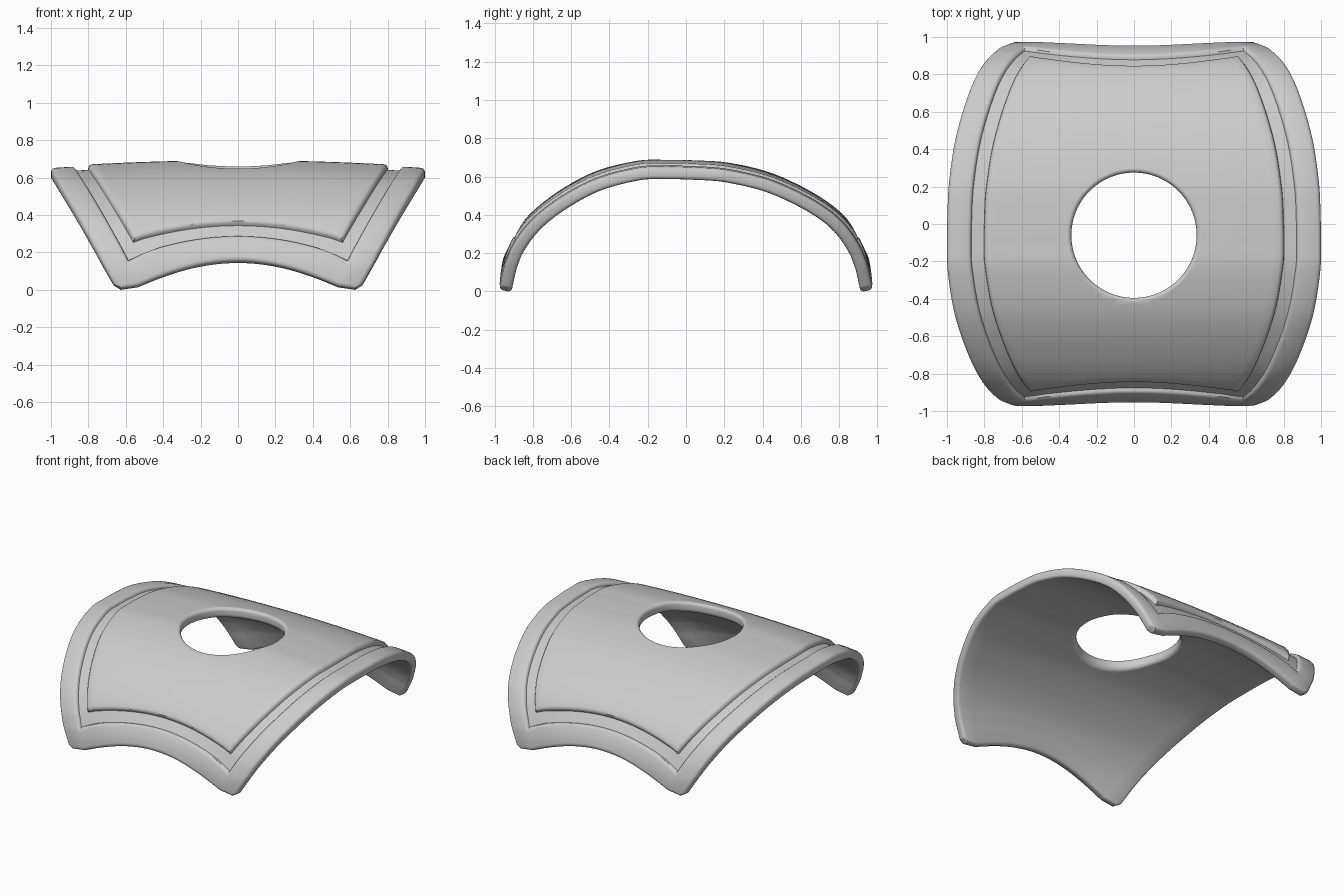
import bpy, bmesh, math
from mathutils import Vector

if "Cube" in bpy.data.objects:
    bpy.data.objects.remove(bpy.data.objects["Cube"])

# Inner arch section (y, z), smoothed into a dense path
ARCH = [Vector(p) for p in [(-.93, -.2), (-.91, -.1), (-.893, 0), (-.845, .195), (-.715, .367),
                            (-.48, .522), (-.25, .592), (-.1, .599), (.04, .596), (.22, .58),
                            (.46, .513), (.715, .367), (.845, .195), (.893, 0), (.91, -.1), (.93, -.2)]]


def smooth_path(pts, n=10):
    out = []
    for a, b, c, d in zip(pts, pts[1:], pts[2:], pts[3:]):
        for k in range(n):
            t = k / n
            out.append(.5 * (2 * b + (c - a) * t + (2 * a - 5 * b + 4 * c - d) * t**2
                             + (3 * b - a - 3 * c + d) * t**3))
    return out + [pts[-2]]


PATH = smooth_path(ARCH)
LENGTH = [0]
for a, b in zip(PATH, PATH[1:]):
    LENGTH.append(LENGTH[-1] + (b - a).length)
NORMAL = []
for i in range(len(PATH)):
    t = PATH[min(i + 1, len(PATH) - 1)] - PATH[max(i - 1, 0)]
    NORMAL.append(Vector((-t.y, t.x)).normalized())
PEAK = max(p.y for p in PATH)


def lookup(keys, value, items):
    """Interpolate items along rising keys."""
    for i in range(len(keys) - 1):
        if value <= keys[i + 1] or i == len(keys) - 2:
            f = (value - keys[i]) / (keys[i + 1] - keys[i])
            return items[i] + (items[i + 1] - items[i]) * f


def crown(x):
    return .035 * (1 - x * x)


def side_limit(z):
    return 1 + .59 * (z - PEAK)


def end_height(x):
    return .143 - .165 * (x / .62)**2 + 1.2 * max(0, abs(x) - .6)


# Border steps: distance from edge, outer height, inner height
STEPS = [(0, .045, .018), (.003, .054, .009), (.009, .061, .003), (.02, .065, 0),
         (.108, .065, 0), (.118, .063, 0), (.126, .056, 0), (.13, .043, 0),
         (.197, .043, 0), (.2, .058, 0), (.207, .068, 0), (.218, .072, 0), (.25, .072, 0)]
MARGIN = STEPS[-1][0]
ROW_SCALE = .96


def stations(inner):
    """Each station: side, step index, fraction across the middle."""
    last = len(STEPS) - 1
    left = [(-1, k, 0) for k in range(last + 1)]
    mid = [(0, last, k / inner) for k in range(1, inner)]
    right = [(1, k, 1) for k in range(last, -1, -1)]
    return left + mid + right


ROWS, COLS = stations(56), stations(40)


def column_x(col, z, slope):
    side, step, f = col
    w = 1 + .16 * slope
    limit = side_limit(z)
    if side:
        return side * (limit - STEPS[step][0] * w)
    return (2 * f - 1) * (limit - MARGIN * w)


def column_end(col, mirror):
    """Arc position where a column meets the front or back edge."""
    x = column_x(col, 0, 1)
    for _ in range(25):
        x = column_x(col, end_height(x), .9)
    z = end_height(x)
    half = len(PATH) // 2
    if mirror:
        return lookup([p.y for p in reversed(PATH[half:])], z, list(reversed(LENGTH[half:])))
    return lookup([p.y for p in PATH[:half]], z, LENGTH[:half])


def new_object(name, bm):
    bmesh.ops.recalc_face_normals(bm, faces=bm.faces)
    mesh = bpy.data.meshes.new(name)
    bm.to_mesh(mesh)
    bm.free()
    obj = bpy.data.objects.new(name, mesh)
    bpy.context.collection.objects.link(obj)
    return obj


# Arched cover with rounded rim, groove and raised panel
bm = bmesh.new()
outer, inner = [], []
for col in COLS:
    start, end = column_end(col, False), column_end(col, True)
    top_line, low_line = [], []
    for side, step, f in ROWS:
        d, m = STEPS[step][0] * ROW_SCALE, MARGIN * ROW_SCALE
        s = start + d if side < 0 else end - d if side > 0 else start + m + f * (end - start - 2 * m)
        p, n = lookup(LENGTH, s, PATH), lookup(LENGTH, s, NORMAL)
        x = column_x(col, p.y, abs(n.x))
        # The nearer edge sets the height, so the steps mitre at the corners
        heights = STEPS[min(step, col[1])][1:]
        for line, h in zip((top_line, low_line), heights):
            q = p + n * (h + crown(x))
            line.append(bm.verts.new((x, q.x, q.y)))
    outer.append(top_line)
    inner.append(low_line)
for grid in (outer, inner):
    for a, b in zip(grid, grid[1:]):
        for k in range(len(a) - 1):
            bm.faces.new((a[k], a[k + 1], b[k + 1], b[k]))

# Narrow wall joining both skins round the edge
last = len(ROWS) - 1
border = [(0, k) for k in range(last)] + [(c, last) for c in range(len(COLS) - 1)]
border += [(len(COLS) - 1, k) for k in range(last, 0, -1)] + [(c, 0) for c in range(len(COLS) - 1, 0, -1)]
for (c, r), (e, s) in zip(border, border[1:] + border[:1]):
    bm.faces.new((outer[c][r], outer[e][s], inner[e][s], inner[c][r]))
cover = new_object("curved_cover", bm)

# Cutter for the round opening, flared to leave rounded lips
RADIUS, CENTRE, FILLET, TOP = .335, -.06, .026, .0725
angles = [math.radians(a) for a in range(0, 91, 15)]
lip = [(FILLET * (1 - math.sin(a)), FILLET * (1 - math.cos(a))) for a in angles]
rings = [(FILLET, TOP + .15)] + [(r, TOP - h) for r, h in lip]
rings += [(r, h - .0005) for r, h in reversed(lip)] + [(FILLET, -.15)]
bm = bmesh.new()
loops = []
ys = [p.x for p in PATH]
for r, h in rings:
    loop = []
    for k in range(96):
        a = math.tau * k / 96
        x = (RADIUS + r) * math.cos(a)
        y = CENTRE + (RADIUS + r) * math.sin(a)
        p, n = lookup(ys, y, PATH), lookup(ys, y, NORMAL)
        loop.append(bm.verts.new((x, y, p.y + (h + crown(x)) / n.y)))
    loops.append(loop)
for a, b in zip(loops, loops[1:]):
    for k in range(96):
        j = (k + 1) % 96
        bm.faces.new((a[k], a[j], b[j], b[k]))
for loop, z in ((loops[0], 1), (loops[-1], 0)):
    hub = bm.verts.new((0, CENTRE, z))
    for k in range(96):
        bm.faces.new((loop[k], loop[(k + 1) % 96], hub))
cutter = new_object("opening_cutter", bm)
cutter.hide_render = True

bpy.ops.object.select_all(action='DESELECT')
bpy.context.view_layer.objects.active = cover
cover.select_set(True)
cut = cover.modifiers.new("opening", 'BOOLEAN')
cut.operation, cut.solver, cut.object = 'DIFFERENCE', 'EXACT', cutter
bpy.ops.object.modifier_apply(modifier=cut.name)
bpy.data.objects.remove(cutter)

# Rest the lowest corners on the ground
floor = min(v.co.z for v in cover.data.vertices)
for v in cover.data.vertices:
    v.co.z -= floor
bpy.ops.object.shade_smooth_by_angle(angle=math.radians(35))
